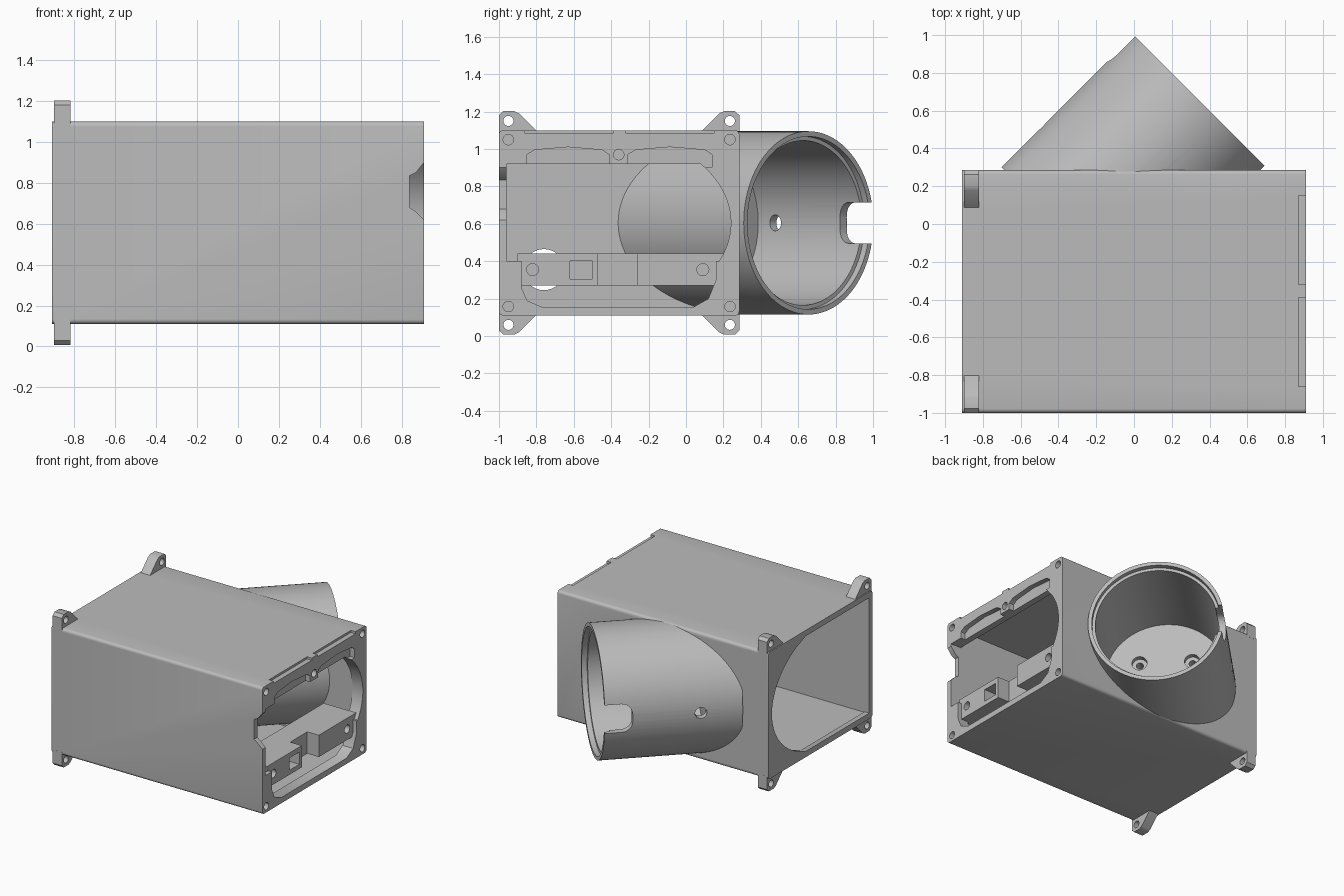
import bpy, bmesh, math
from mathutils import Vector

cube = bpy.data.objects.get("Cube")
if cube:
    bpy.data.objects.remove(cube, do_unlink=True)

grey = bpy.data.materials.new("light grey")
grey.use_nodes = True
grey.diffuse_color = (0.5, 0.5, 0.5, 1)
grey.node_tree.nodes["Principled BSDF"].inputs["Base Color"].default_value = (0.5, 0.5, 0.5, 1)


def finish(name, bm):
    bmesh.ops.recalc_face_normals(bm, faces=bm.faces)
    mesh = bpy.data.meshes.new(name)
    bm.to_mesh(mesh)
    bm.free()
    mesh.materials.append(grey)
    ob = bpy.data.objects.new(name, mesh)
    bpy.context.collection.objects.link(ob)
    return ob


def prism(name, pts, a, b, axis="x"):
    """Extrude a profile along x (y, z points) or along y (x, z points)."""
    bm = bmesh.new()
    place = (lambda p, t: (t, p[0], p[1])) if axis == "x" else (lambda p, t: (p[0], t, p[1]))
    face = bm.faces.new([bm.verts.new(place(p, a)) for p in pts])
    new = bmesh.ops.extrude_face_region(bm, geom=[face])["geom"]
    shift = Vector(place((0, 0), b - a))
    bmesh.ops.translate(bm, vec=shift, verts=[v for v in new if isinstance(v, bmesh.types.BMVert)])
    return finish(name, bm)


def box(name, x, y, z):
    return prism(name, [(y[0], z[0]), (y[1], z[0]), (y[1], z[1]), (y[0], z[1])], *x)


def rod(name, start, end, r, sides=24):
    start, end = Vector(start), Vector(end)
    bm = bmesh.new()
    bmesh.ops.create_cone(bm, cap_ends=True, segments=sides, radius1=r, radius2=r,
                          depth=(end - start).length)
    ob = finish(name, bm)
    turn = (end - start).to_track_quat("Z", "Y").to_matrix().to_4x4()
    turn.translation = (start + end) / 2
    ob.data.transform(turn)
    return ob


def combine(target, other, operation="DIFFERENCE"):
    mod = target.modifiers.new("join", "BOOLEAN")
    mod.operation, mod.object, mod.solver = operation, other, "EXACT"
    bpy.context.view_layer.objects.active = target
    bpy.ops.object.modifier_apply(modifier=mod.name)
    bpy.data.objects.remove(other, do_unlink=True)


MID = 0.605
CUP_R = 0.49


def arc_y(z):
    """Side edge of the rounded openings."""
    return -0.45 + 0.69 * math.sqrt(max(0, 1 - ((z - MID) / CUP_R) ** 2))


def round_opening(z0, z1, steps=20):
    zs = [z0 + (z1 - z0) * i / steps for i in range(steps + 1)]
    return [(-0.96, z1), (-0.96, z0)] + [(arc_y(z), z) for z in zs]


# Housing with softened long edges
housing = box("housing", (-0.91, 0.91), (-1, 0.285), (0.11, 1.1))
bm = bmesh.new()
bm.from_mesh(housing.data)
long_edges = [e for e in bm.edges if abs(e.verts[0].co.x - e.verts[1].co.x) > 1]
bmesh.ops.bevel(bm, geom=long_edges, offset=0.022, segments=4, profile=0.5, affect="EDGES")
bm.to_mesh(housing.data)
bm.free()

# Hollow inside and the two end openings
combine(housing, box("cavity", (-0.87, 0.82), (-0.96, 0.24), (0.15, 1.06)))
combine(housing, prism("rear_opening", round_opening(0.155, 1.055), -1, -0.8))
combine(housing, prism("upper_opening", round_opening(0.4, 0.92), 0.75, 1))
combine(housing, prism("lower_opening", [(-0.88, 0.45), (-0.88, 0.26), (-0.85, 0.19), (-0.77, 0.155),
                                         (0.04, 0.155), (0.12, 0.2), (0.16, 0.3), (0.16, 0.45)], 0.75, 1))

# Bulkhead with a cable hole
bulkhead = box("bulkhead", (-0.02, 0.02), (-0.97, 0.25), (0.14, 1.07))
combine(bulkhead, rod("cable_hole", (-0.2, -0.76, 0.355), (0.2, -0.76, 0.355), 0.11, 32))
combine(housing, bulkhead, "UNION")

# Connector bar across the open end
bar = box("connector_bar", (0.6, 0.88), (-0.9, 0.2), (0.27, 0.44))
combine(bar, box("bar_recess", (0.78, 1), (-0.47, -0.26), (0.2, 0.5)))
combine(bar, box("socket", (0.76, 1), (-0.62, -0.5), (0.305, 0.4)))
for y in (-0.82, 0.09):
    combine(bar, rod("bar_hole", (0.78, y, 0.355), (1, y, 0.355), 0.032))
combine(housing, bar, "UNION")

# Pockets, roof slots and screw holes of the end flange
for y0, y1 in ((-0.85, -0.41), (-0.31, 0.14)):
    combine(housing, prism("pocket", [(y0, 0.9), (y1, 0.9), (y1, 0.97), (y1 - 0.04, 0.995),
                                      (y1 - 0.22, 1.01), (y0 + 0.22, 1.01), (y0 + 0.04, 0.995),
                                      (y0, 0.97)], 0.87, 1))
for y0, y1 in ((-0.86, -0.39), (-0.32, 0.15)):
    combine(housing, box("roof_slot", (0.87, 1), (y0, y1), (1.083, 1.2)))
for y, z in [(y, z) for y in (-0.95, 0.235) for z in (0.158, 1.05)] + [(-0.36, 0.97)]:
    combine(housing, rod("screw_hole", (0.84, y, z), (1, y, z), 0.028))

# Notch in the front wall
combine(housing, prism("notch", [(0.95, 0.92), (0.91, 0.9), (0.87, 0.85), (0.84, 0.835), (0.84, 0.68),
                                 (0.87, 0.66), (0.91, 0.62), (0.95, 0.61)], -1.1, -0.95, "y"))

# Angled cup pointing out of the back corner
mouth = Vector((0.345, 0.655, MID))
axis = Vector((1, 1, 0)).normalized()
side = Vector((-1, 1, 0)).normalized()


def along(depth):
    return mouth - axis * depth


combine(housing, rod("cup", along(0.99), mouth, CUP_R, 96), "UNION")
combine(housing, rod("cup_bore", along(0.82), along(-0.1), 0.44, 96))
combine(housing, rod("cup_lip", along(0.04), along(-0.1), 0.462, 96))

# Rounded slot in the rim and a small hole in the cup wall
slot = box("rim_slot", (-0.2, 0.16), (0.3, 0.6), (-0.11, 0.11))
bm = bmesh.new()
bm.from_mesh(slot.data)
corners = [e for e in bm.edges if all(v.co.x < 0 for v in e.verts)
           and abs(e.verts[0].co.y - e.verts[1].co.y) > 0.1]
bmesh.ops.bevel(bm, geom=corners, offset=0.08, segments=6, profile=0.5, affect="EDGES")
for v in bm.verts:
    v.co = mouth + axis * v.co.x + side * v.co.y + Vector((0, 0, v.co.z))
bm.to_mesh(slot.data)
bm.free()
combine(housing, slot)
wall = along(0.69)
combine(housing, rod("wall_hole", wall + side * 0.35, wall + side * 0.6, 0.043))

# Countersunk screws in the cup floor
for s in (-1, 1):
    for t in (-1, 1):
        offset = side * 0.19 * s + Vector((0, 0, 0.13 * t))
        combine(housing, rod("counterbore", along(0.86) + offset, along(0.7) + offset, 0.055))
        combine(housing, rod("floor_hole", along(0.94) + offset, along(0.7) + offset, 0.026))

# Four mounting ears
for s in (-1, 1):
    for t in (-1, 1):
        def ear_point(y, z):
            return (-0.3575 + s * y, MID + t * z)
        profile = [(0.643, 0.47), (0.643, 0.575), (0.62, 0.597), (0.56, 0.597), (0.535, 0.585),
                   (0.44, 0.49), (0.44, 0.47)]
        ear = prism("mounting_ear", [ear_point(*p) for p in profile], -0.9, -0.82)
        y, z = ear_point(0.592, 0.545)
        combine(ear, rod("ear_hole", (-1, y, z), (-0.7, y, z), 0.027))
        combine(housing, ear, "UNION")

# Smooth curved walls, crisp edges
bpy.ops.object.select_all(action="DESELECT")
housing.select_set(True)
bpy.context.view_layer.objects.active = housing
bpy.ops.object.shade_smooth_by_angle(angle=math.radians(30))
